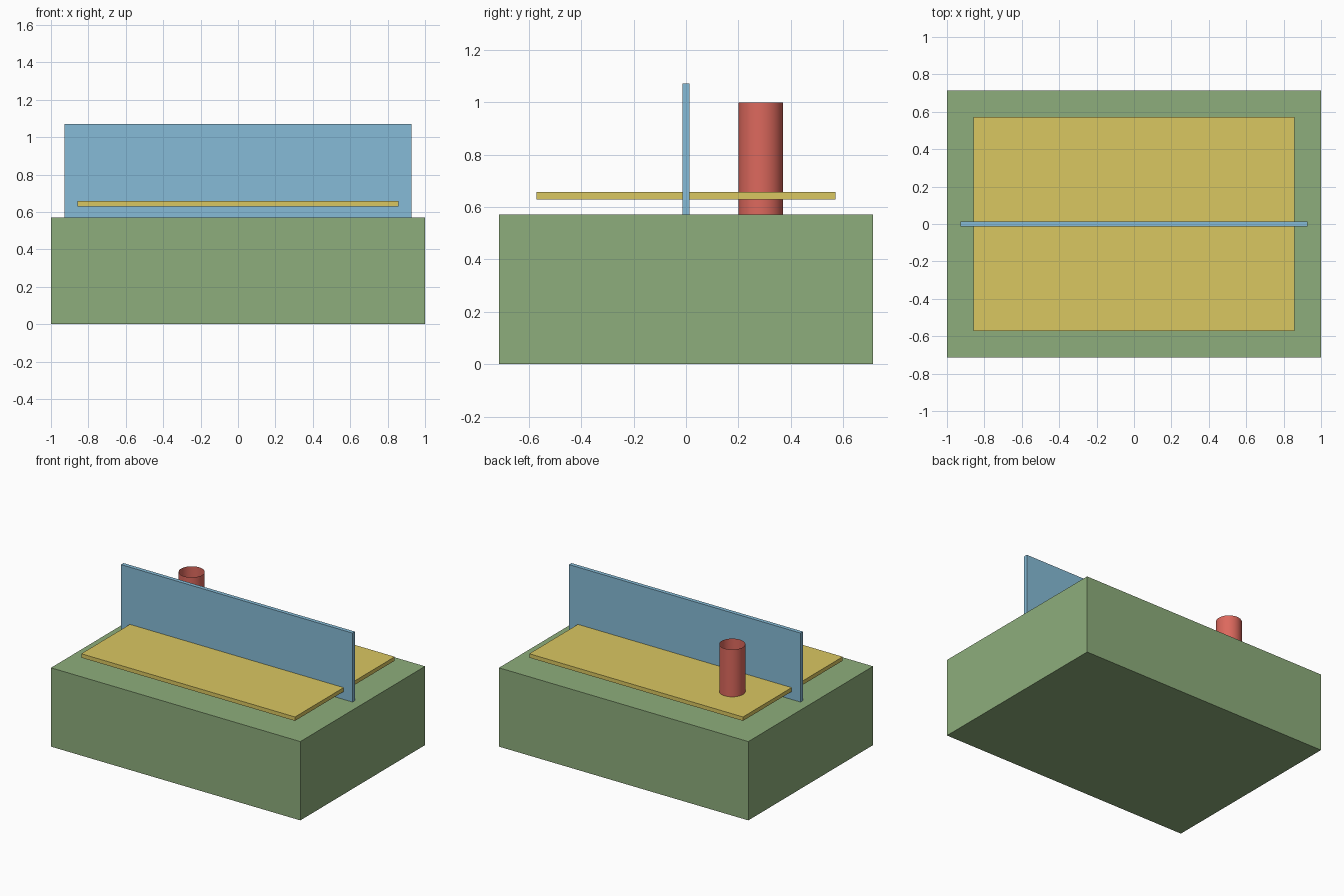
import bpy

if "Cube" in bpy.data.objects:
    bpy.data.objects.remove(bpy.data.objects["Cube"])

U = 1 / 14  # design unit: the base is 28 x 20 x 8 units


def paint(obj, name, color):
    obj.name = name
    mat = bpy.data.materials.new(name + "_color")
    mat.diffuse_color = (*color, 1)
    mat.use_nodes = True
    mat.node_tree.nodes["Principled BSDF"].inputs["Base Color"].default_value = mat.diffuse_color
    obj.data.materials.append(mat)


def box(name, size, z, color):
    """Box centred on x and y, with its underside at z."""
    bpy.ops.mesh.primitive_cube_add(size=1, location=(0, 0, z + size[2] / 2))
    obj = bpy.context.object
    obj.scale = size
    bpy.ops.object.transform_apply(location=False, rotation=False, scale=True)
    paint(obj, name, color)


# Solid base block
box("base_block", (28 * U, 20 * U, 8 * U), 0, (0.27, 0.42, 0.20))

# Thin horizontal plate floating just above the base
box("horizontal_plate", (24 * U, 16 * U, 0.4 * U), 8.8 * U, (0.70, 0.57, 0.12))

# Upright panel standing on the base, crossing the plate
box("upright_panel", (26 * U, 0.4 * U, 7 * U), 8 * U, (0.24, 0.50, 0.68))

# Open-ended tube through the plate at the back left
bpy.ops.mesh.primitive_cylinder_add(
    vertices=32, radius=1.2 * U, depth=6 * U, end_fill_type='NOTHING',
    location=(-8 * U, 4 * U, 11 * U))
tube = bpy.context.object
paint(tube, "open_tube", (0.72, 0.14, 0.11))
bpy.ops.object.shade_smooth_by_angle()
